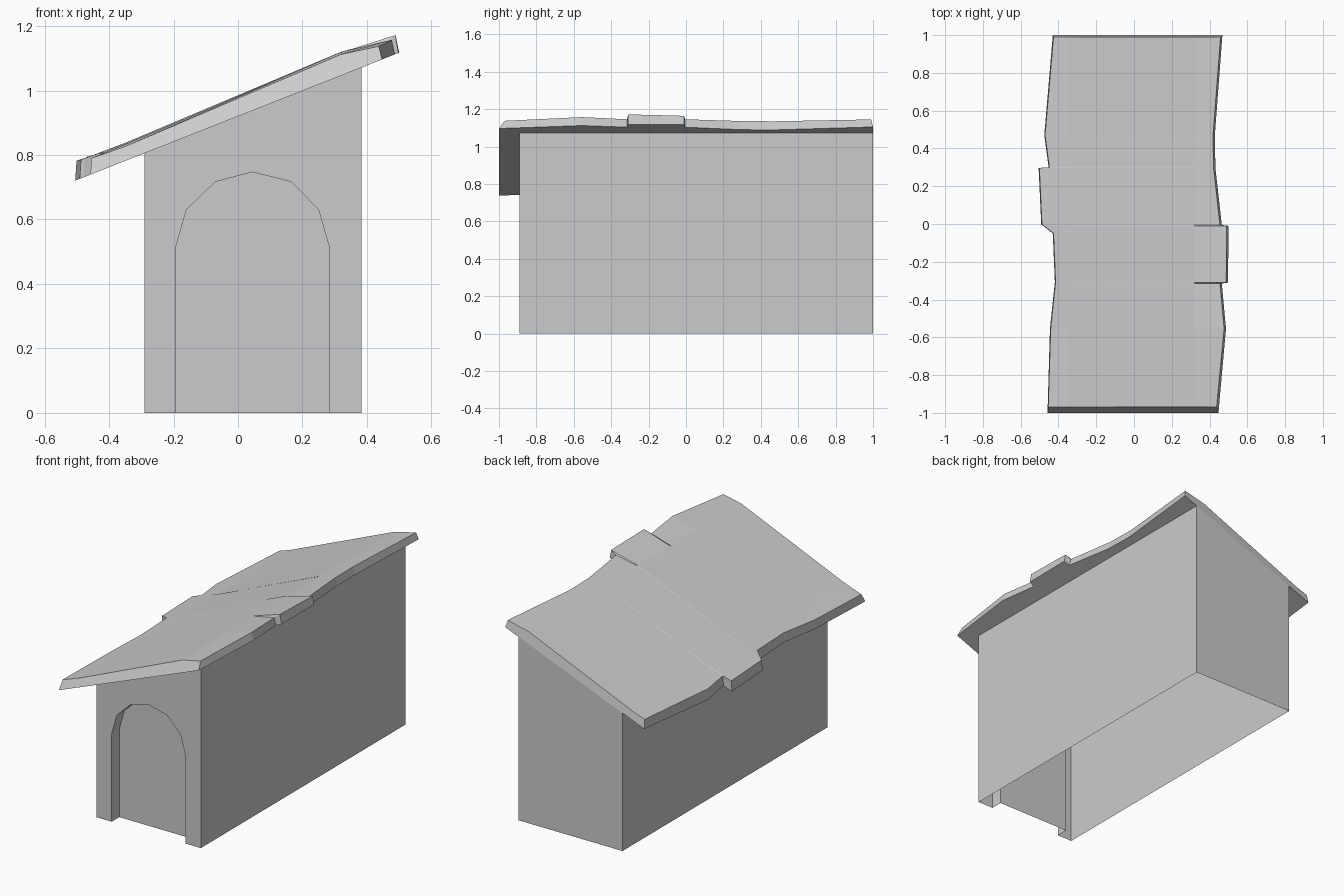
import bpy, bmesh

if "Cube" in bpy.data.objects:
    bpy.data.objects.remove(bpy.data.objects["Cube"])


def finish(bm, name):
    bmesh.ops.recalc_face_normals(bm, faces=bm.faces)
    mesh = bpy.data.meshes.new(name)
    bm.to_mesh(mesh)
    bm.free()
    ob = bpy.data.objects.new(name, mesh)
    bpy.context.collection.objects.link(ob)
    return ob


def slope(x):
    return 0.92 + 0.395 * x


def ring(bm, pts, y):
    return [bm.verts.new((x, y, z)) for x, z in pts]


def bridge(bm, a, b, closed=False):
    for i in range(len(a) if closed else len(a) - 1):
        j = (i + 1) % len(a)
        bm.faces.new((a[i], a[j], b[j], b[i]))


# Hut body: open-bottomed shell with a shallow arched doorway recess
XL, XR, FRONT, BACK, RECESS = -0.29, 0.383, -0.89, 1.0, -0.82
arch = [(-0.193, 0), (-0.193, 0.515), (-0.16, 0.63), (-0.07, 0.717), (0.045, 0.747),
        (0.165, 0.717), (0.25, 0.63), (0.283, 0.515), (0.283, 0)]
outer = [(XR, 0), (XR, slope(XR)), (XL, slope(XL)), (XL, 0)]
bm = bmesh.new()
door = ring(bm, arch, FRONT)
inner = ring(bm, arch, RECESS)
front = ring(bm, outer, FRONT)
back = ring(bm, outer, BACK)
bm.faces.new(door + front)
bridge(bm, door, inner)
bm.faces.new(inner)
bm.faces.new((front[0], front[1], back[1], back[0]))
bm.faces.new((front[2], front[3], back[3], back[2]))
bm.faces.new(back)
finish(bm, "hut_body")

# Crooked roof slab: stations of (y, left x, right x, left, mid-left, mid-right, right thickness)
stations = [
    (-1.00, -0.458, 0.447, 0.050, 0.045, 0.066, 0.045),
    (-0.555, -0.445, 0.487, 0.050, 0.045, 0.074, 0.049),
    (-0.315, -0.420, 0.465, 0.052, 0.052, 0.072, 0.046),
    (-0.31, -0.419, 0.498, 0.052, 0.052, 0.072, 0.059),
    (-0.05, -0.430, 0.500, 0.056, 0.056, 0.074, 0.052),
    (-0.01, -0.480, 0.500, 0.058, 0.056, 0.074, 0.050),
    (-0.005, -0.491, 0.465, 0.058, 0.056, 0.072, 0.046),
    (0.297, -0.505, 0.431, 0.060, 0.050, 0.070, 0.050),
    (0.30, -0.452, 0.431, 0.055, 0.048, 0.070, 0.050),
    (0.47, -0.475, 0.428, 0.060, 0.046, 0.068, 0.050),
    (1.00, -0.430, 0.468, 0.050, 0.046, 0.066, 0.044),
]
bm = bmesh.new()
rings = []
for y, xl, xr, *lift in stations:
    top_y = -0.97 if y == -1 else 0.99 if y == 1 else y
    bottom = ring(bm, [(x, slope(x)) for x in (xr, 0.32, -0.35, xl)], y)
    xs = (xl + 0.004, -0.35, 0.32, xr - 0.01)
    top = ring(bm, [(x, slope(x) + t) for x, t in zip(xs, lift)], top_y)
    rings.append(bottom + top)
for a, b in zip(rings, rings[1:]):
    bridge(bm, a, b, closed=True)
for r in (rings[0], rings[-1]):
    bm.faces.new(r)
finish(bm, "crooked_roof")
